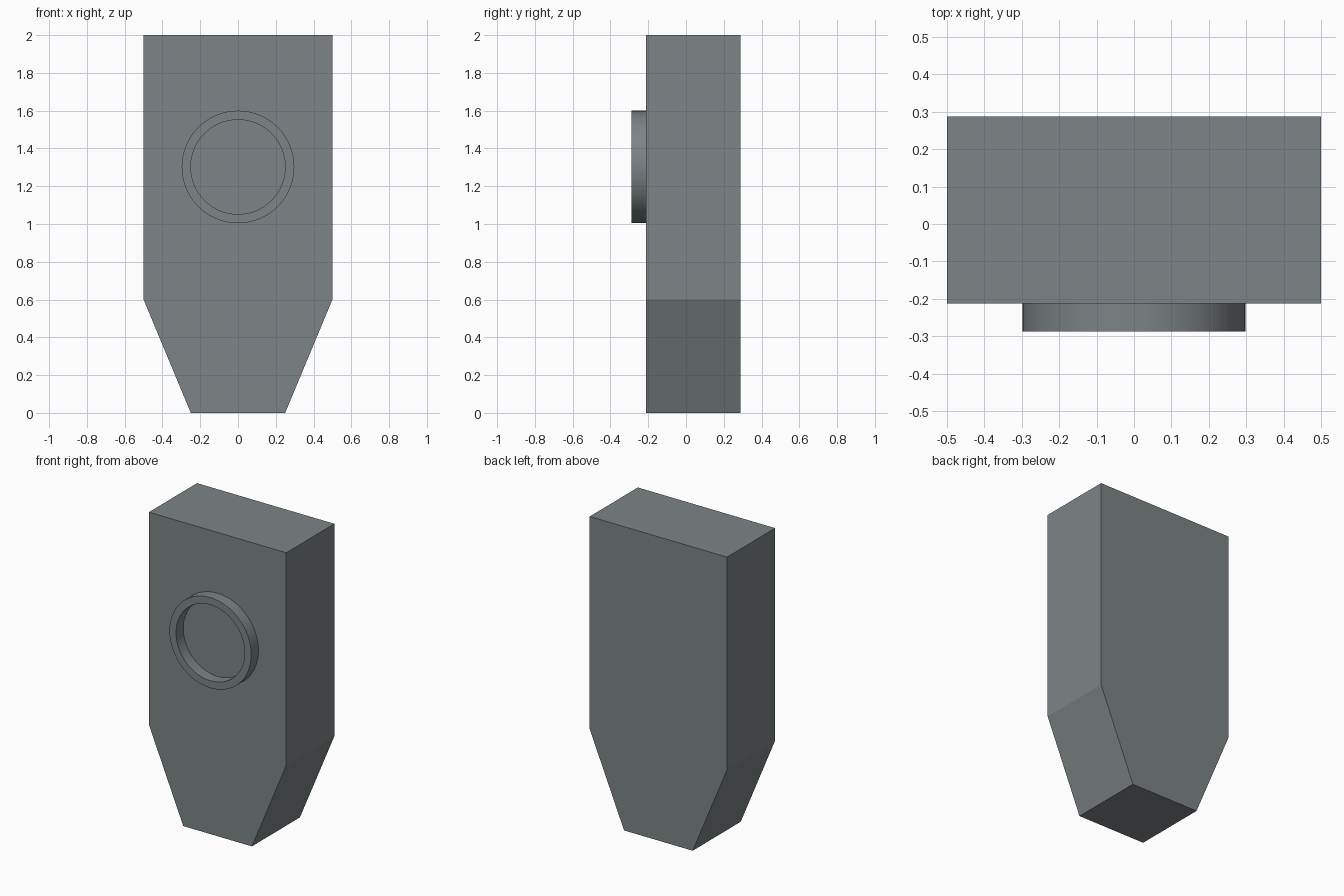
import bpy, bmesh, math

if "Cube" in bpy.data.objects:
    bpy.data.objects.remove(bpy.data.objects["Cube"])

FRONT, BODY_FRONT, BACK = -0.2875, -0.2125, 0.2875

grey = bpy.data.materials.new("slate_grey")
grey.diffuse_color = (0.205, 0.231, 0.236, 1)
grey.use_nodes = True
grey.node_tree.nodes["Principled BSDF"].inputs["Base Color"].default_value = grey.diffuse_color


def finish(name, bm):
    bmesh.ops.recalc_face_normals(bm, faces=bm.faces[:])
    mesh = bpy.data.meshes.new(name)
    bm.to_mesh(mesh)
    bm.free()
    mesh.materials.append(grey)
    obj = bpy.data.objects.new(name, mesh)
    bpy.context.collection.objects.link(obj)
    return obj


# Tapered block: front profile pushed back through the depth
half = [(0.25, 0.0), (0.5, 0.6), (0.5, 2.0)]
outline = half + [(-x, z) for x, z in reversed(half)]
bm = bmesh.new()
face = bm.faces.new([bm.verts.new((x, BODY_FRONT, z)) for x, z in outline])
res = bmesh.ops.extrude_face_region(bm, geom=[face], use_keep_orig=True)
moved = [v for v in res["geom"] if isinstance(v, bmesh.types.BMVert)]
bmesh.ops.translate(bm, verts=moved, vec=(0, BACK - BODY_FRONT, 0))
finish("tapered_body", bm)

# Raised ring: rectangular section swept around the y axis
SEG, CENTRE_Z = 64, 1.302
section = [(0.25, BODY_FRONT), (0.25, FRONT), (0.298, FRONT), (0.298, BODY_FRONT)]
bm = bmesh.new()
loops = []
for i in range(SEG):
    a = 2 * math.pi * i / SEG
    loops.append([bm.verts.new((r * math.cos(a), y, CENTRE_Z + r * math.sin(a)))
                  for r, y in section])
for i in range(SEG):
    p, q = loops[i], loops[(i + 1) % SEG]
    for j in range(4):
        k = (j + 1) % 4
        bm.faces.new((p[j], p[k], q[k], q[j]))
ring = finish("raised_ring", bm)

bpy.context.view_layer.objects.active = ring
ring.select_set(True)
bpy.ops.object.shade_smooth_by_angle(angle=math.radians(30))
